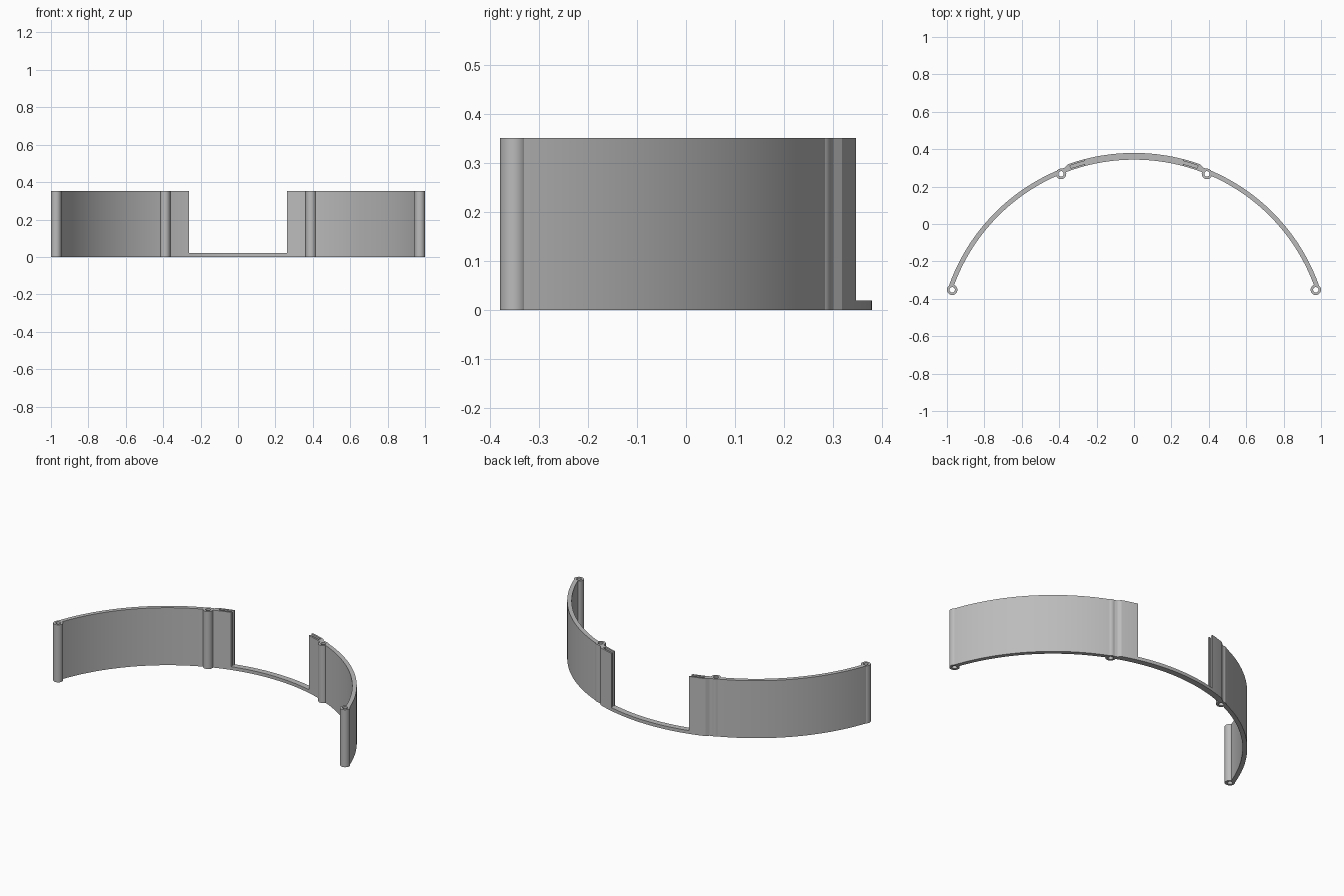
import bpy, bmesh, math

if "Cube" in bpy.data.objects:
    bpy.data.objects.remove(bpy.data.objects["Cube"])

CY = -0.681                      # centre of the arcs on y
R_IN, R_WALL, R_THICK = 1.025, 1.050, 1.061
H, LEDGE, GAP = 0.352, 0.02, 0.263
A_END, A_WALL, A_THICK = 1.2444, 0.3605, 0.3412   # angles from +y
R_BOSS, A_BOSS = 1.0262, 0.390

grey = bpy.data.materials.new("light grey")
grey.diffuse_color = (0.5, 0.5, 0.5, 1)
grey.use_nodes = True
grey.node_tree.nodes["Principled BSDF"].inputs["Base Color"].default_value = grey.diffuse_color


def polar(r, a):
    return (r * math.sin(a), CY + r * math.cos(a))


def arc(r, a0, a1, n):
    return [polar(r, a0 + (a1 - a0) * i / n) for i in range(n + 1)]


def circle(c, r, n=32):
    return [(c[0] + r * math.cos(2 * math.pi * i / n),
             c[1] + r * math.sin(2 * math.pi * i / n)) for i in range(n)]


def prism(name, outline, z0, z1):
    """Extrude a flat outline from z0 to z1."""
    bm = bmesh.new()
    face = bm.faces.new([bm.verts.new((x, y, z0)) for x, y in outline])
    ext = bmesh.ops.extrude_face_region(bm, geom=[face])["geom"]
    for v in ext:
        if isinstance(v, bmesh.types.BMVert):
            v.co.z = z1
    bmesh.ops.recalc_face_normals(bm, faces=bm.faces)
    mesh = bpy.data.meshes.new(name)
    bm.to_mesh(mesh)
    bm.free()
    mesh.materials.append(grey)
    ob = bpy.data.objects.new(name, mesh)
    bpy.context.collection.objects.link(ob)
    return ob


def combine(target, other, operation):
    mod = target.modifiers.new("combine", 'BOOLEAN')
    mod.operation, mod.solver, mod.object = operation, 'EXACT', other
    bpy.context.view_layer.objects.active = target
    bpy.ops.object.modifier_apply(modifier=mod.name)
    bpy.data.objects.remove(other, do_unlink=True)


# Curved band with a thicker middle
outline = (arc(R_WALL, -A_END, -A_WALL, 36) + arc(R_THICK, -A_THICK, A_THICK, 28)
           + arc(R_WALL, A_WALL, A_END, 36) + arc(R_IN, A_END, -A_END, 100))
band = prism("curved_band", outline, 0, H)

# Central opening above a low ledge
combine(band, prism("opening", [(-GAP, 0), (GAP, 0), (GAP, 0.6), (-GAP, 0.6)],
                    LEDGE, 1), 'DIFFERENCE')

# Panel slots in the ends facing the opening
for s in (-1, 1):
    slot = arc(1.051, s * 0.22, s * 0.332, 8) + arc(1.035, s * 0.332, s * 0.22, 8)
    combine(band, prism("slot", slot, LEDGE, 1), 'DIFFERENCE')

# Screw bosses with through holes
centres = [polar(R_BOSS, s * a) for s in (-1, 1) for a in (A_BOSS, A_END)]
for c in centres:
    combine(band, prism("boss", circle(c, 0.028), 0, H), 'UNION')
for c in centres:
    combine(band, prism("hole", circle(c, 0.0145, 24), -0.1, 1), 'DIFFERENCE')

# Smooth curves, sharp corners
bpy.ops.object.select_all(action='DESELECT')
band.select_set(True)
bpy.context.view_layer.objects.active = band
bpy.ops.object.shade_smooth_by_angle(angle=math.radians(16))
